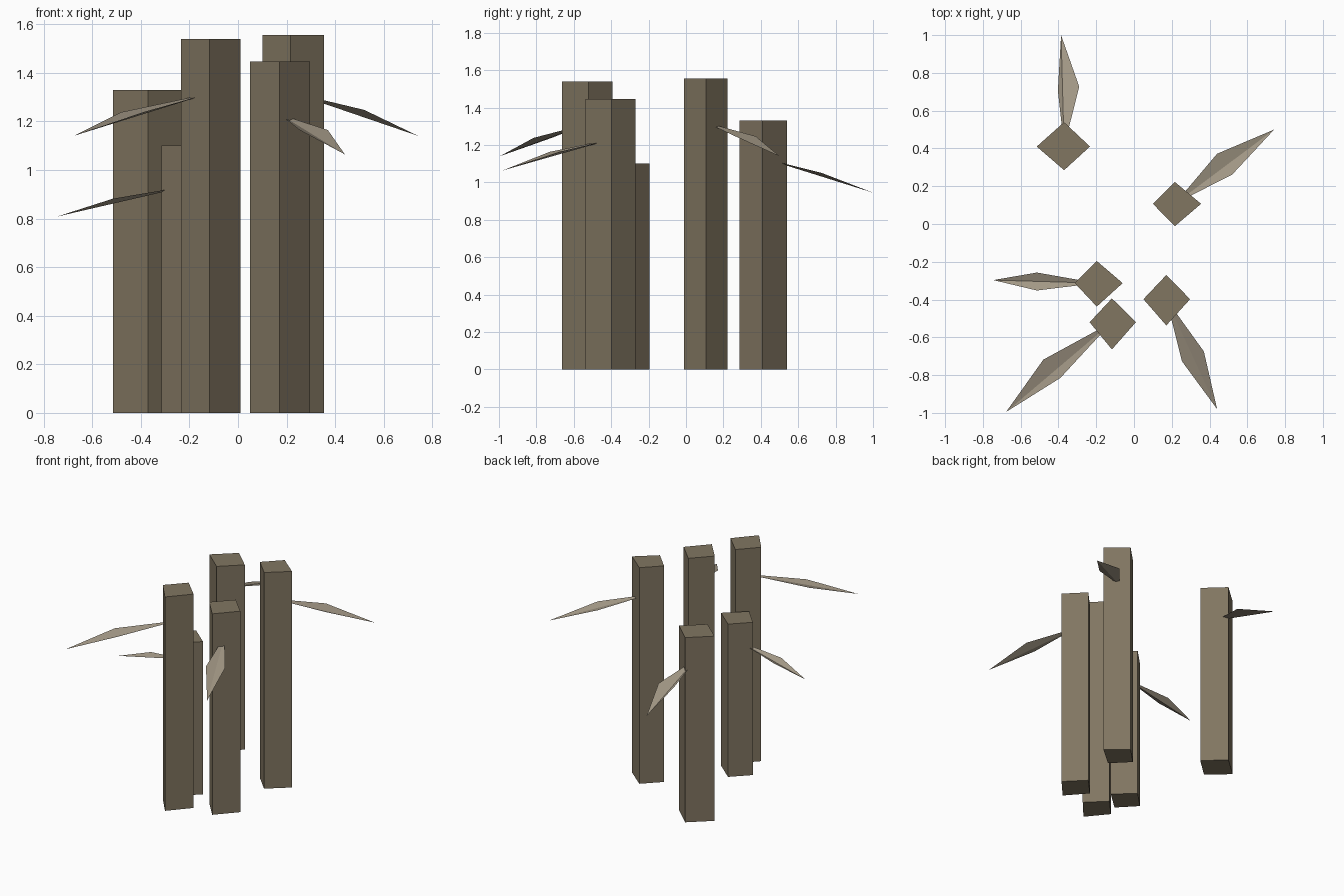
import bpy
import bmesh

if "Cube" in bpy.data.objects:
    bpy.data.objects.remove(bpy.data.objects["Cube"])


def material(name, rgb):
    m = bpy.data.materials.new(name)
    m.diffuse_color = (*rgb, 1)
    m.use_nodes = True
    m.node_tree.nodes["Principled BSDF"].inputs["Base Color"].default_value = m.diffuse_color
    return m


def add_object(name, verts, faces, mat):
    mesh = bpy.data.meshes.new(name)
    mesh.from_pydata(verts, [], faces)
    mesh.materials.append(mat)
    ob = bpy.data.objects.new(name, mesh)
    bpy.context.collection.objects.link(ob)
    return mesh


def stem(name, xs, ys, height):
    # Diamond cross-section extruded straight up
    (x0, xc, x1), (y0, yc, y1) = xs, ys
    ring = [(xc, y0, 0), (x1, yc, 0), (xc, y1, 0), (x0, yc, 0)]
    mesh = add_object(name, ring, [(0, 1, 2, 3)], bark)
    bm = bmesh.new()
    bm.from_mesh(mesh)
    res = bmesh.ops.extrude_face_region(bm, geom=bm.faces[:], use_keep_orig=True)
    top = [v for v in res["geom"] if isinstance(v, bmesh.types.BMVert)]
    bmesh.ops.translate(bm, verts=top, vec=(0, 0, height))
    bmesh.ops.recalc_face_normals(bm, faces=bm.faces[:])
    bm.to_mesh(mesh)
    bm.free()


def leaf(name, base, left, tip, right):
    # Two triangles folded along the midrib, rooted on the stem axis
    add_object(name, [base, left, tip, right], [(0, 2, 1), (0, 3, 2)], foliage)


bark = material("bark", (0.22, 0.18, 0.12))
foliage = material("foliage", (0.36, 0.31, 0.235))

# x extents, y extents, height, leaf root z, side points, side z, tip
plants = [
    ((-.515, -.37, -.233), (.285, .41, .539), 1.33, 1.13,
     (-.403, .705), (-.29, .727), 1.05, (-.386, 1.0, .945)),
    ((.10, .216, .355), (-.012, .107, .223), 1.556, 1.32,
     (.44, .372), (.52, .262), 1.247, (.742, .50, 1.14)),
    ((-.314, -.197, -.06), (-.437, -.313, -.196), 1.10, .935,
     (-.514, -.352), (-.514, -.257), .882, (-.745, -.297, .808)),
    ((-.235, -.117, .01), (-.664, -.52, -.394), 1.54, 1.315,
     (-.39, -.815), (-.48, -.718), 1.238, (-.677, -.995, 1.14)),
    ((.05, .171, .297), (-.537, -.398, -.27), 1.447, 1.23,
     (.37, -.675), (.254, -.727), 1.164, (.44, -.98, 1.064)),
]

for i, (xs, ys, h, root, a, b, z, tip) in enumerate(plants, 1):
    stem(f"stem_{i}", xs, ys, h)
    leaf(f"leaf_{i}", (xs[1], ys[1], root), (*a, z), tip, (*b, z))
    # Face the leaf upward
    mesh = bpy.data.objects[f"leaf_{i}"].data
    if mesh.polygons[0].normal.z < 0:
        mesh.flip_normals()
